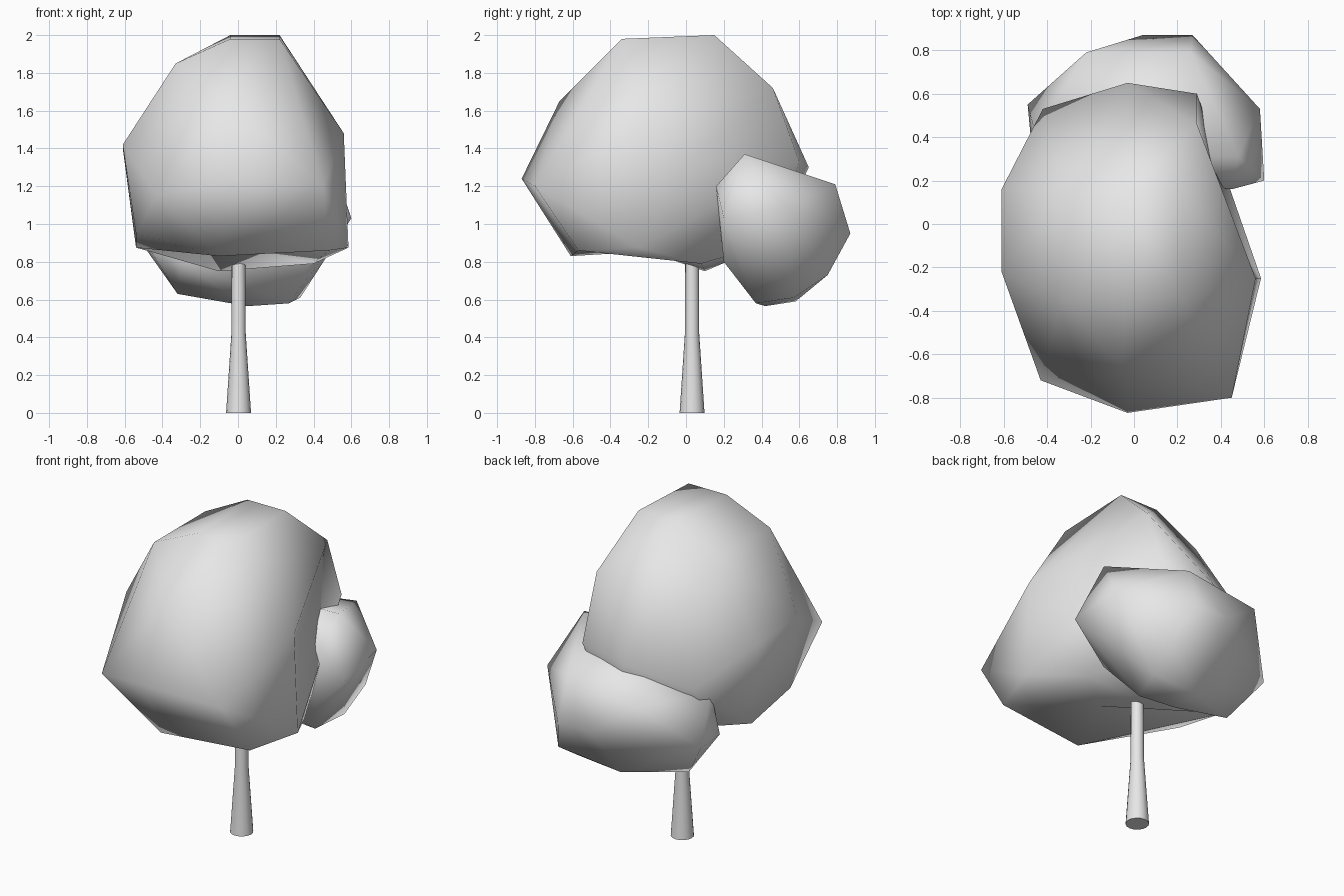
import bpy
import bmesh
from mathutils import Vector

cube = bpy.data.objects.get("Cube")
if cube:
    bpy.data.objects.remove(cube, do_unlink=True)

grey = bpy.data.materials.new("plain_grey")
grey.use_nodes = True
grey.diffuse_color = (0.8, 0.8, 0.8, 1)
grey.node_tree.nodes["Principled BSDF"].inputs["Base Color"].default_value = (0.8, 0.8, 0.8, 1)


def finish(name, bm):
    """Turn a bmesh into a smooth grey object."""
    bmesh.ops.recalc_face_normals(bm, faces=bm.faces)
    for face in bm.faces:
        face.smooth = True
    mesh = bpy.data.meshes.new(name)
    bm.to_mesh(mesh)
    bm.free()
    mesh.materials.append(grey)
    obj = bpy.data.objects.new(name, mesh)
    bpy.context.collection.objects.link(obj)
    return obj


def foliage(name, corners, dents=()):
    """Faceted clump stretched over its corners; each dent pulls one corner inward."""
    bm = bmesh.new()
    for corner in corners:
        bm.verts.new(corner)
    hull = bmesh.ops.convex_hull(bm, input=bm.verts)
    inside = set(hull["geom_interior"]) | set(hull["geom_unused"])
    bmesh.ops.delete(bm, geom=[v for v in inside if isinstance(v, bmesh.types.BMVert)],
                     context='VERTS')
    for start, end in dents:
        nearest = min(bm.verts, key=lambda v: (v.co - Vector(start)).length)
        nearest.co = end
    return finish(name, bm)


# Large crown, with hollows on its side and underneath
side, under = (.53, 0, 1.3), (.05, -.25, .7)
foliage("main_crown", [
    (-.04, .15, 2), (.22, .15, 2), (-.04, -.34, 1.98), (.22, -.34, 1.98),
    (-.33, -.35, 1.85), (-.33, .15, 1.85), (-.05, -.67, 1.65), (.29, .46, 1.72),
    (.56, -.25, 1.48), (-.61, -.22, 1.42), (-.61, .16, 1.4),
    (-.42, .53, 1.2), (-.03, .65, 1.3), (.29, .6, 1.33),
    (-.03, -.87, 1.24), (.45, -.8, 1.2), (-.43, -.72, 1.15),
    (.585, -.25, .875), (.48, -.57, .86), (-.1, -.61, .83),
    (-.54, -.25, .95), (-.54, .13, .875), (-.42, .32, .9),
    (-.1, .1, .75), (.4, .08, .79), (.2, .45, .9), side, under,
], dents=((side, (.42, 0, 1.3)), (under, (.05, -.25, .87))))

# Smaller clump low at the back
foliage("back_clump", [
    (.6, .2, 1.03), (.45, .16, 1.2), (.58, .53, 1.09),
    (.48, .31, 1.37), (0, .31, 1.36), (.26, .79, 1.21),
    (-.22, .79, 1.14), (.27, .87, .95), (.04, .87, .95),
    (.35, .75, .73), (.33, .57, .61), (.04, .58, .59), (.05, .42, .565),
    (.27, .37, .58), (-.32, .43, .63), (-.49, .55, .87),
    (-.47, .34, .87), (-.45, .4, 1.15), (.39, .2, .8), (-.3, .22, .8),
])

# Trunk: flared foot and straight stem
bm = bmesh.new()
foot = bmesh.ops.create_circle(bm, cap_ends=True, segments=16, radius=.066)["verts"]
edges = list({e for v in foot for e in v.link_edges})
for height, radius in ((.42, .038), (.85, .036)):
    new = bmesh.ops.extrude_edge_only(bm, edges=edges)["geom"]
    edges = [e for e in new if isinstance(e, bmesh.types.BMEdge)]
    for v in (v for v in new if isinstance(v, bmesh.types.BMVert)):
        flat = Vector((v.co.x, v.co.y, 0)).normalized() * radius
        v.co = (flat.x, flat.y, height)
    edges = [e for e in edges if all(abs(v.co.z - height) < .001 for v in e.verts)]
bmesh.ops.contextual_create(bm, geom=edges)
trunk = finish("trunk", bm)
trunk.location = (.003, .032, 0)
bpy.ops.object.select_all(action='DESELECT')
trunk.select_set(True)
bpy.context.view_layer.objects.active = trunk
bpy.ops.object.shade_smooth_by_angle()
